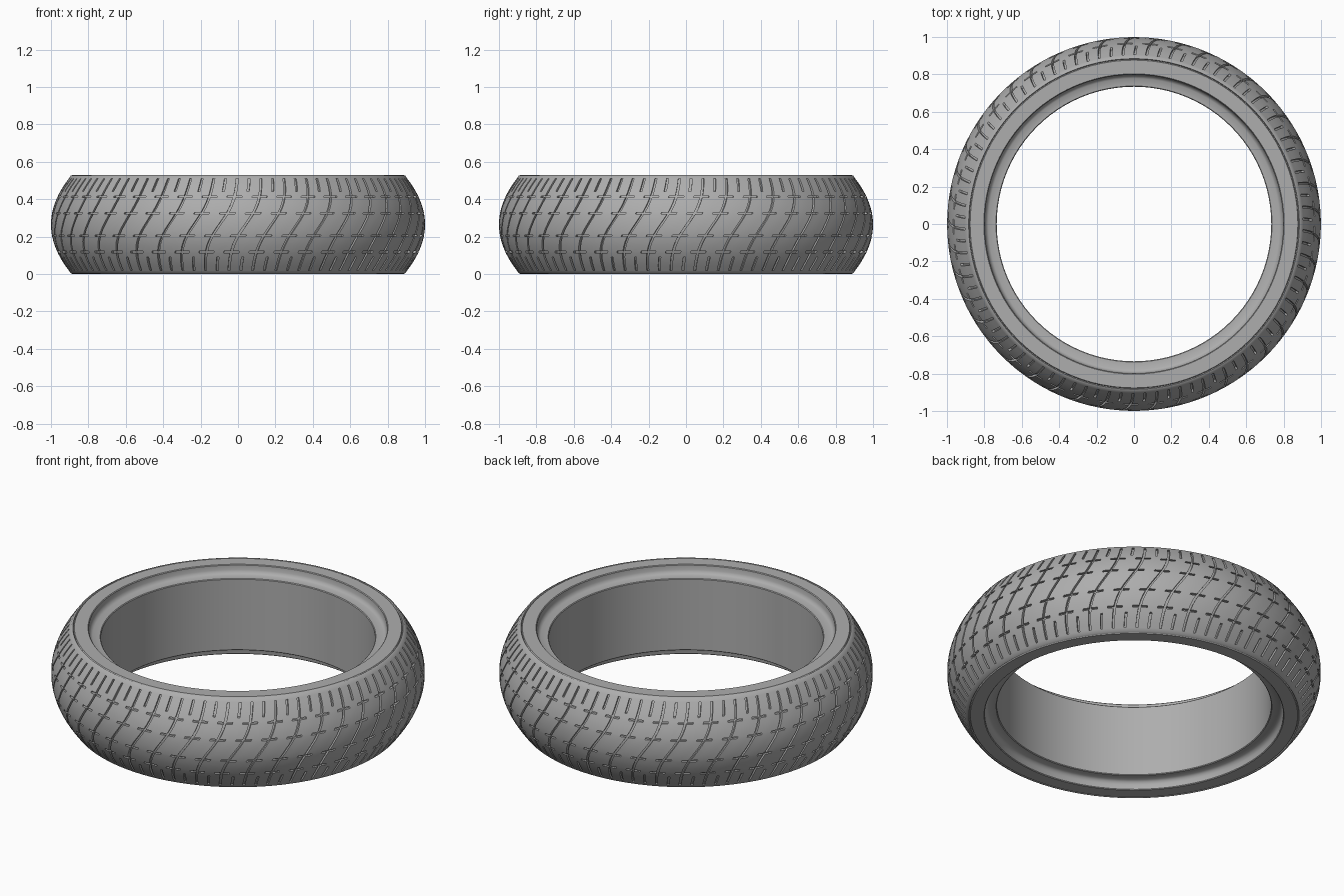
import bpy, bmesh
from math import sin, cos, pi, tanh, hypot

HEIGHT = 0.53
MID = HEIGHT / 2
REPEATS = 45        # tread pattern blocks round the tyre
DEPTH = 0.015       # groove depth

cube = bpy.data.objects.get("Cube")
if cube:
    bpy.data.objects.remove(cube)

rubber = bpy.data.materials.new("grey_rubber")
rubber.use_nodes = True
grey = (0.42, 0.42, 0.42, 1)
rubber.diffuse_color = grey
bsdf = rubber.node_tree.nodes["Principled BSDF"]
bsdf.inputs["Base Color"].default_value = grey
bsdf.inputs["Roughness"].default_value = 0.8


def lathe(bm, profile, angles, twist=lambda z: 0):
    """Sweep an (r, z) profile round z; return rows of faces."""
    rings = [[bm.verts.new((r * cos(a + twist(z)), r * sin(a + twist(z)), z))
              for a in angles] for r, z in profile]
    n = len(angles)
    return [[bm.faces.new((lo[i], lo[(i + 1) % n], hi[(i + 1) % n], hi[i]))
             for i in range(n)] for lo, hi in zip(rings, rings[1:])]


def finish(bm, name, angle):
    mesh = bpy.data.meshes.new(name)
    bm.to_mesh(mesh)
    bm.free()
    mesh.materials.append(rubber)
    obj = bpy.data.objects.new(name, mesh)
    bpy.context.collection.objects.link(obj)
    bpy.ops.object.select_all(action='DESELECT')
    obj.select_set(True)
    bpy.context.view_layer.objects.active = obj
    bpy.ops.object.shade_smooth_by_angle(angle=angle)
    return obj


def mirrored(points):
    """Continue a lower-half profile over the middle plane."""
    return points + [(r, HEIGHT - z) for r, z in reversed(points)]


# Tread: crowned band whose columns follow the slanted grooves
def crown(z):
    return 1 - 1.58 * (z - MID) ** 2


def slant(z):
    return 0.1 * tanh((z - MID) / 0.14)


levels = [0.02, 0.04, 0.065, 0.09, 0.112, 0.122, 0.15, 0.175, 0.2, 0.21, 0.24]
profile = mirrored([(0.88, 0.006), (0.884, 0), (0.894, 0.004)]
                   + [(crown(z), z) for z in levels])
steps = [0, 0.09, 0.35, 0.5, 0.59, 0.75]    # column edges within one block
columns = len(steps)
angles = [(k + s) * 2 * pi / REPEATS for k in range(REPEATS) for s in steps]

bm = bmesh.new()
rows = lathe(bm, profile, angles, slant)

# Pick groove faces: slanted lines, shoulder sipes and rows of short dashes
grooves = []
for row, (_, z0), (_, z1) in zip(rows, profile, profile[1:]):
    offset = abs((z0 + z1) / 2 - MID)
    if offset > MID - 0.02:
        continue
    shoulder = offset > MID - 0.09
    dashes = abs(z1 - z0) < 0.0101
    for i, face in enumerate(row):
        c = i % columns
        if c == 0 or (shoulder and c == 3) or (dashes and c in (1, 5)):
            grooves.append(face)

# Sink the grooves
result = bmesh.ops.extrude_face_region(bm, geom=grooves)
for v in [g for g in result["geom"] if isinstance(g, bmesh.types.BMVert)]:
    scale = 1 - DEPTH / hypot(v.co.x, v.co.y)
    v.co.x *= scale
    v.co.y *= scale
bmesh.ops.delete(bm, geom=[f for f in grooves if f.is_valid], context='FACES_ONLY')
finish(bm, "tread", 0.6)

# Casing: flat sidewalls, stepped bead seats and the inner barrel
half = [(0.88, 0.006), (0.876, 0), (0.803, 0), (0.799, 0.004), (0.797, 0.03),
        (0.79, 0.044), (0.778, 0.052), (0.738, 0.053), (0.734, 0.057)]
bm = bmesh.new()
lathe(bm, mirrored(half), [i * 2 * pi / 96 for i in range(96)])
bmesh.ops.reverse_faces(bm, faces=bm.faces[:])
finish(bm, "casing", 0.6)
